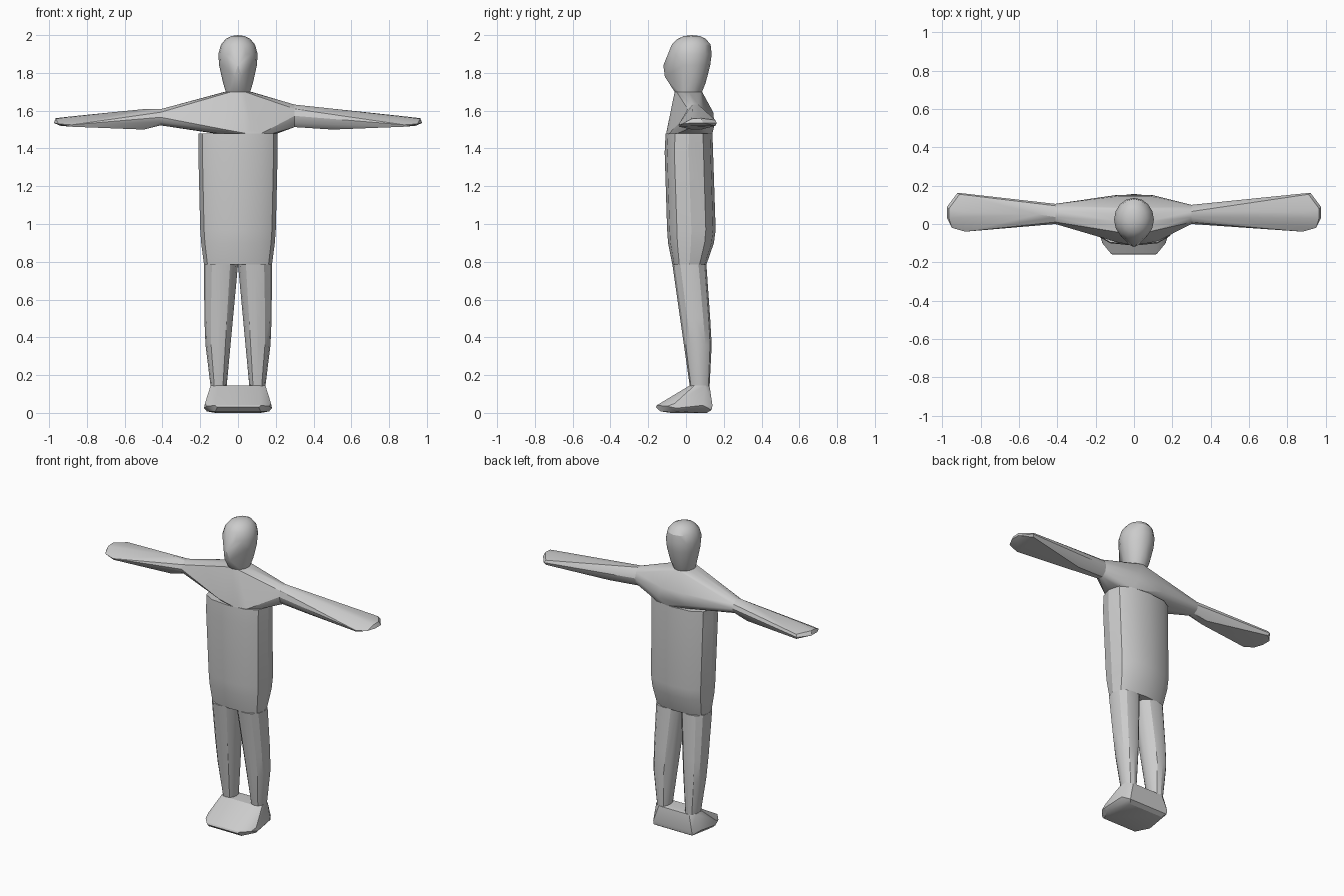
import bpy, bmesh
from math import cos, sin, pi, copysign


def ring(x0, x1, y0, y1, z, n=12, p=1.0):
    """Horizontal (super)ellipse section from its bounds."""
    pts = []
    for i in range(n):
        a = 2 * pi * i / n
        c, s = (copysign(abs(v) ** p, v) for v in (cos(a), sin(a)))
        pts.append(((x0 + x1) / 2 + c * (x1 - x0) / 2,
                    (y0 + y1) / 2 + s * (y1 - y0) / 2, z))
    return pts


def side_ring(x, y0, y1, z0, z1, n=10):
    """Vertical section across an arm."""
    return [(x, a, b) for a, b, _ in ring(y0, y1, z0, z1, 0, n)]


def hull(name, pts):
    bm = bmesh.new()
    for p in pts:
        bm.verts.new(p)
    bmesh.ops.convex_hull(bm, input=bm.verts[:])
    bmesh.ops.delete(bm, geom=[v for v in bm.verts if not v.link_faces], context='VERTS')
    bmesh.ops.recalc_face_normals(bm, faces=bm.faces[:])
    me = bpy.data.meshes.new(name)
    bm.to_mesh(me)
    bm.free()
    ob = bpy.data.objects.new(name, me)
    bpy.context.collection.objects.link(ob)
    bpy.ops.object.select_all(action='DESELECT')
    ob.select_set(True)
    bpy.context.view_layer.objects.active = ob
    bpy.ops.object.shade_smooth_by_angle(angle=0.5)
    return ob


# Head: neck, rounded skull and a pointed nose
head = ring(-0.065, 0.065, -0.06, 0.085, 1.70, 16)
for z, rx, y0, y1 in [(1.75, 0.08, -0.06, 0.105), (1.84, 0.1, -0.08, 0.128),
                      (1.90, 0.104, -0.09, 0.136), (1.95, 0.09, -0.075, 0.13),
                      (1.98, 0.065, -0.045, 0.105), (1.995, 0.035, -0.01, 0.075)]:
    head += ring(-rx, rx, y0, y1, z, 16)
head += [(0, 0.03, 2.0), (0, -0.12, 1.84), (0.02, -0.112, 1.78), (-0.02, -0.112, 1.78)]
hull("head", head)

# Chest and shoulders, slightly longer on the -x side
chest = ring(-0.07, 0.07, -0.06, 0.085, 1.70)
chest += ring(-0.13, 0.21, -0.105, 0.14, 1.48)
chest += [(-0.1, 0.15, 1.52), (0.1, 0.15, 1.52), (-0.08, 0.145, 1.59), (0.08, 0.145, 1.59),
          (-0.07, -0.1, 1.5), (0.07, -0.1, 1.5)]
chest += side_ring(-0.41, 0.0, 0.105, 1.52, 1.61)
chest += side_ring(0.30, 0.0, 0.1, 1.51, 1.635)
hull("chest", chest)

# Arms: round at the elbow, flattening out to the hand
hand = [(0.92, 0.163, 1.535), (0.91, 0.155, 1.55), (0.91, 0.155, 1.52), (0.975, 0.09, 1.535),
        (0.965, 0.08, 1.56), (0.965, 0.03, 1.557), (0.975, 0.03, 1.535), (0.95, -0.02, 1.53),
        (0.88, -0.04, 1.525), (0.88, -0.035, 1.515), (0.88, 0.05, 1.515),
        (0.88, 0.06, 1.57), (0.94, 0.05, 1.52)]
low = [(0.5, 0.03, 1.5), (0.5, 0.08, 1.5)]
hull("right_arm", side_ring(0.30, 0.0, 0.1, 1.51, 1.635) + hand + low)
hull("left_arm", side_ring(-0.41, 0.0, 0.105, 1.52, 1.61)
     + [(-x, y, z) for x, y, z in hand + low] + [(-0.5, 0.05, 1.608)])

# Torso
torso = []
for z, rx, y0, y1 in [(1.48, 0.21, -0.108, 0.14), (1.38, 0.21, -0.113, 0.14),
                      (0.97, 0.2, -0.1, 0.157), (0.9, 0.195, -0.095, 0.148),
                      (0.785, 0.18, -0.072, 0.108)]:
    torso += ring(-rx, rx, y0, y1, z, 12, 0.75)
hull("torso", torso)

# Legs
for name, s in (("right_leg", 1), ("left_leg", -1)):
    leg = []
    for z, x0, x1, y0, y1 in [(0.785, 0.0, 0.18, -0.072, 0.108), (0.5, 0.03, 0.178, -0.03, 0.128),
                              (0.36, 0.045, 0.172, -0.01, 0.136), (0.14, 0.06, 0.145, 0.02, 0.125)]:
        leg += ring(s * x0, s * x1, y0, y1, z, 12, 0.9)
    hull(name, leg)

# Feet: one block joining both ankles, with a rounded sole
feet = []
for s in (1, -1):
    feet += [(s * x, y, z) for x, y, z in [
        (0.145, 0.045, 0.145), (0.11, 0.02, 0.145), (0.145, 0.1, 0.145), (0.11, 0.125, 0.14),
        (0.175, -0.06, 0.05), (0.18, -0.05, 0.025), (0.165, -0.1, 0.035), (0.12, -0.155, 0.04),
        (0.11, -0.16, 0.03), (0.12, -0.135, 0.008), (0.165, -0.05, 0.008), (0.17, 0.09, 0.04),
        (0.14, 0.14, 0.04), (0.14, 0.135, 0.015), (0.12, 0.11, 0.0), (0.11, -0.08, 0.0)]]
hull("feet", feet)
